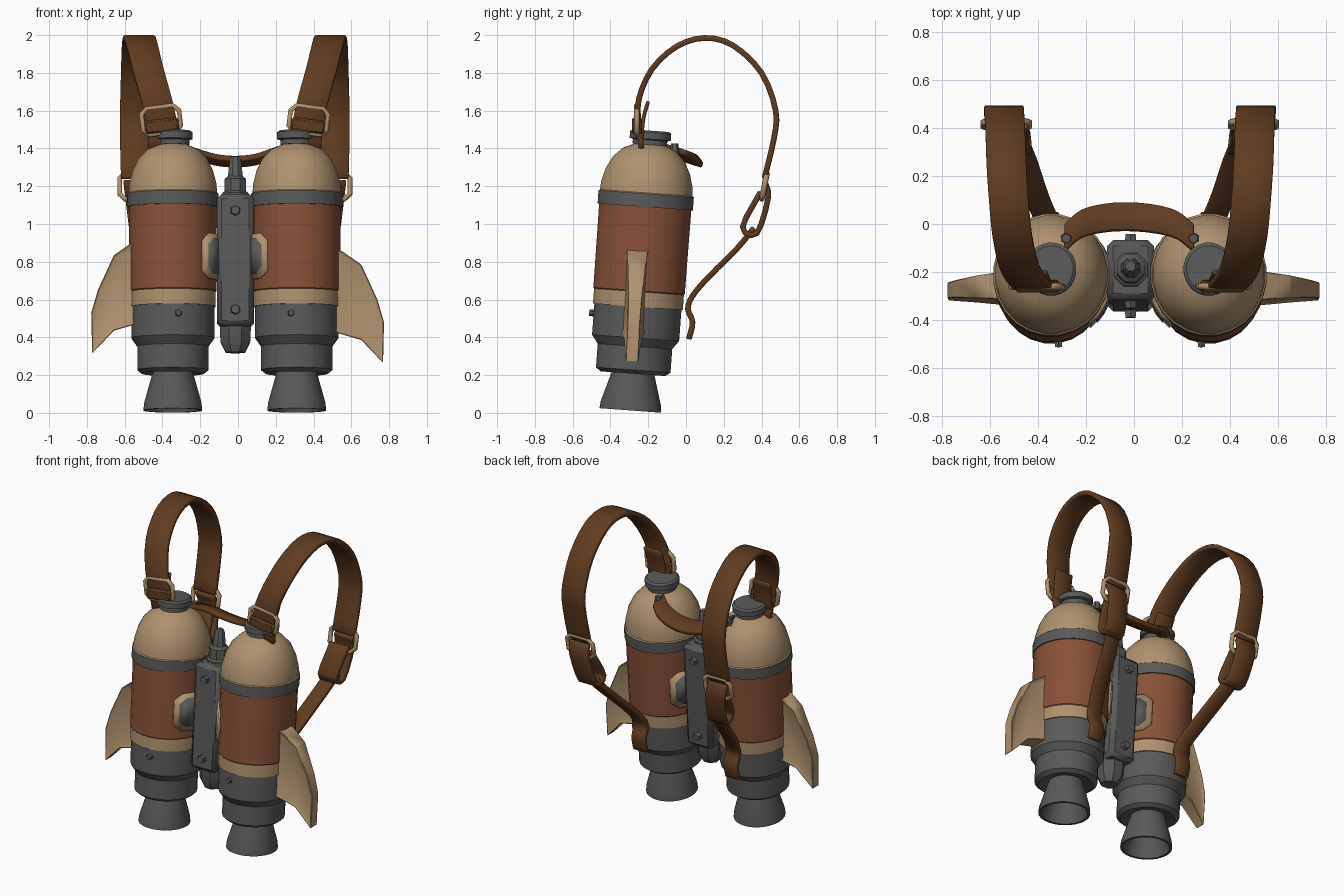
import bpy, bmesh, math
from mathutils import Matrix, Vector

cube = bpy.data.objects.get("Cube")
if cube:
    bpy.data.objects.remove(cube, do_unlink=True)

CX = -0.017                      # symmetry plane
LEAN = math.radians(-4.2)        # the tanks lean back at the top


def material(name, rgb):
    m = bpy.data.materials.new(name)
    m.use_nodes = True
    col = (*rgb, 1)
    m.diffuse_color = col
    bsdf = next(n for n in m.node_tree.nodes if n.type == 'BSDF_PRINCIPLED')
    bsdf.inputs["Base Color"].default_value = col
    bsdf.inputs["Roughness"].default_value = 0.7
    return m


GREY, TAN, RUST, LEATHER = MATS = [
    material("dark_grey_metal", (0.098, 0.102, 0.098)),
    material("tan_paint", (0.43, 0.285, 0.155)),
    material("rust_paint", (0.25, 0.082, 0.038)),
    material("brown_leather", (0.118, 0.045, 0.014))]


def finish(name, bm, mats, matrix=None, angle=35):
    """Turn a bmesh into a shaded object."""
    bmesh.ops.recalc_face_normals(bm, faces=bm.faces)
    me = bpy.data.meshes.new(name)
    bm.to_mesh(me)
    bm.free()
    for m in mats:
        me.materials.append(m)
    me.shade_smooth()
    me.set_sharp_from_angle(angle=math.radians(angle))
    ob = bpy.data.objects.new(name, me)
    bpy.context.collection.objects.link(ob)
    if matrix:
        ob.matrix_world = matrix
    return ob


def bevel(ob, width, segments=1):
    mod = ob.modifiers.new("bevel", 'BEVEL')
    mod.width, mod.segments = width, segments
    mod.limit_method = 'ANGLE'


def leaning(x, y):
    return Matrix.Translation((x, y, 0)) @ Matrix.Rotation(LEAN, 4, 'X')


def lathe(name, sections, sides, matrix):
    """Revolve (material, [(radius, height), ...]) sections, bottom to top."""
    bm = bmesh.new()
    last = None
    for mat, points in sections:
        for r, z in points:
            if r == 0:
                ring = [bm.verts.new((0, 0, z))] * sides
            else:
                turns = [2 * math.pi * (i + 0.5) / sides for i in range(sides)]
                ring = [bm.verts.new((r * math.cos(a), r * math.sin(a), z)) for a in turns]
            if last:
                for i in range(sides):
                    j = (i + 1) % sides
                    quad = list(dict.fromkeys((last[i], last[j], ring[j], ring[i])))
                    bm.faces.new(quad).material_index = MATS.index(mat)
            last = ring
    return finish(name, bm, MATS, matrix)


def box(name, size, mat, matrix, chamfer):
    bm = bmesh.new()
    bmesh.ops.create_cube(bm, size=1, matrix=Matrix.Diagonal((*size, 1)))
    ob = finish(name, bm, [mat], matrix)
    bevel(ob, chamfer)
    return ob


def bolt(name, r, depth, matrix):
    bm = bmesh.new()
    bmesh.ops.create_cone(bm, cap_ends=True, segments=6, radius1=r, radius2=r * 0.8,
                          depth=depth, matrix=Matrix.Rotation(math.pi / 2, 4, 'X'))
    finish(name, bm, [GREY], matrix)


def smooth_path(points, steps=3):
    """Catmull-Rom interpolation through the points."""
    p = [Vector(q) for q in points]
    p = [2 * p[0] - p[1]] + p + [2 * p[-1] - p[-2]]
    out = []
    for a, b, c, d in zip(p, p[1:], p[2:], p[3:]):
        for k in range(steps):
            t = k / steps
            out.append(b + (c - a) * t / 2 + (2 * a - 5 * b + 4 * c - d) * t**2 / 2
                       + (3 * b - a - 3 * c + d) * t**3 / 2)
    return out + [p[-2]]


def strap(name, points, width, across=(1, 0, 0), thick=0.03):
    bm = bmesh.new()
    half = Vector(across).normalized() * width / 2
    rows = [(bm.verts.new(p - half), bm.verts.new(p + half)) for p in smooth_path(points)]
    for (a, b), (c, d) in zip(rows, rows[1:]):
        bm.faces.new((a, b, d, c))
    ob = finish(name, bm, [LEATHER])
    mod = ob.modifiers.new("thickness", 'SOLIDIFY')
    mod.thickness, mod.offset = thick, 0
    bevel(ob, 0.005)


def buckle(name, w, h, matrix):
    """Rounded rectangular wire frame."""
    c = 0.03
    corners = [(s * (w / 2 - a), t * (h / 2 - b)) for s, t, flip in
               ((1, 1, 0), (-1, 1, 1), (-1, -1, 0), (1, -1, 1))
               for a, b in (((0, c), (c, 0)) if not flip else ((c, 0), (0, c)))]
    cu = bpy.data.curves.new(name, 'CURVE')
    cu.dimensions = '3D'
    cu.bevel_depth, cu.bevel_resolution = 0.015, 1
    sp = cu.splines.new('POLY')
    sp.points.add(len(corners) - 1)
    for pt, (x, z) in zip(sp.points, corners):
        pt.co = (x, 0, z, 1)
    sp.use_cyclic_u = True
    cu.materials.append(TAN)
    ob = bpy.data.objects.new(name, cu)
    bpy.context.collection.objects.link(ob)
    ob.matrix_world = matrix


def tank_plate(name, mat, r, spread, low, high, cut, matrix, middle):
    """Curved plate hugging a tank, with cut corners."""
    bm = bmesh.new()
    cols = []
    for i in range(9):
        u = i / 4 - 1
        a = middle + math.radians(spread) * u
        trim = cut if abs(u) == 1 else 0
        cols.append([bm.verts.new((r * math.cos(a), r * math.sin(a), z))
                     for z in (low + trim, high - trim)])
    for (a, b), (c, d) in zip(cols, cols[1:]):
        bm.faces.new((a, c, d, b))
    ob = finish(name, bm, [mat], matrix)
    mod = ob.modifiers.new("thickness", 'SOLIDIFY')
    mod.thickness, mod.offset = 0.03, 0


def fin(name, s, shift, lift):
    outline = [(0.52, 0.87), (0.57, 0.855), (0.67, 0.785), (0.755, 0.6), (0.79, 0.48),
               (0.785, 0.265), (0.67, 0.385), (0.52, 0.43)]
    bm = bmesh.new()
    sheets = []
    for side in (-1, 1):
        sheet = []
        for x, z in outline:
            half = 0.065 - 0.11 * (x - 0.52)
            sheet.append(bm.verts.new((CX + s * (x - shift), -0.30 + 0.05 * z + side * half, z + lift)))
        sheets.append(sheet)
    panels = [bm.faces.new(v) for v in sheets]
    n = len(outline)
    for i in range(n):
        j = (i + 1) % n
        bm.faces.new((sheets[0][i], sheets[0][j], sheets[1][j], sheets[1][i]))
    bmesh.ops.recalc_face_normals(bm, faces=bm.faces)
    bmesh.ops.inset_individual(bm, faces=panels, thickness=0.022, depth=-0.01)
    bevel(finish(name, bm, [TAN]), 0.008)


# Tanks with nozzle, coloured bands, dome and cap
TANK = [
    (GREY, [(0, 0.17), (0.085, 0.17), (0.14, 0), (0.157, 0), (0.153, 0.04), (0.105, 0.21),
            (0.165, 0.195), (0.19, 0.215), (0.19, 0.34), (0.222, 0.385), (0.222, 0.55)]),
    (TAN, [(0.229, 0.55), (0.229, 0.63)]),
    (RUST, [(0.233, 0.635), (0.235, 1.08)]),
    (GREY, [(0.243, 1.08), (0.243, 1.15)]),
    (TAN, [(0.236, 1.155), (0.233, 1.2), (0.215, 1.27), (0.183, 1.335), (0.135, 1.385), (0.08, 1.41)]),
    (GREY, [(0.088, 1.41), (0.088, 1.435), (0.105, 1.44), (0.105, 1.475), (0.092, 1.485), (0, 1.485)])]

for s, side in ((1, "left"), (-1, "right")):
    base = Matrix.Translation((0, 0, 0.013)) @ leaning(CX + s * 0.328, -0.295)
    lathe(side + "_tank", TANK, 24, base @ Matrix.Diagonal((1, 1.05, 1, 1)))
    inward = math.pi if s > 0 else 0
    tank_plate(side + "_plate_rim", TAN, 0.238, 50, 0.69, 0.93, 0.04, base, inward)
    tank_plate(side + "_plate", GREY, 0.243, 42, 0.715, 0.905, 0.035, base, inward)
    bolt(side + "_tank_bolt", 0.02, 0.04, base @ Matrix.Translation((-s * 0.03, -0.235, 0.5)))
    fin(side + "_fin", s, 0 if s > 0 else 0.03, 0 if s > 0 else 0.05)

    # Shoulder strap, its folded loop and the lower tail
    def at(points):
        return [(CX + s * x, y, z) for x, y, z in points]
    strap(side + "_shoulder_strap", at([
        (0.375, -0.235, 1.40), (0.385, -0.25, 1.52), (0.415, -0.25, 1.66), (0.46, -0.18, 1.82),
        (0.49, -0.05, 1.94), (0.505, 0.1, 1.985), (0.515, 0.25, 1.945), (0.52, 0.4, 1.8),
        (0.525, 0.475, 1.6), (0.525, 0.465, 1.45), (0.52, 0.415, 1.24)]), 0.165)
    strap(side + "_strap_end", at([(0.395, -0.235, 1.46), (0.4, -0.225, 1.56), (0.41, -0.2, 1.65)]), 0.13, thick=0.02)
    strap(side + "_strap_loop", at([
        (0.52, 0.415, 1.23), (0.51, 0.435, 1.14), (0.485, 0.375, 0.95),
        (0.48, 0.30, 0.985), (0.505, 0.395, 1.17)]), 0.14)
    strap(side + "_strap_tail", at([
        (0.48, 0.36, 0.98), (0.44, 0.27, 0.87), (0.39, 0.12, 0.72), (0.355, 0.035, 0.62),
        (0.345, 0.01, 0.55), (0.345, 0.035, 0.48), (0.345, 0.015, 0.39)]), 0.1)

    # Buckles and strap keeper
    tip = Matrix.Rotation(s * 0.12, 4, 'Y')
    front = Matrix.Translation((CX + s * 0.39, -0.26, 1.55)) @ tip
    buckle(side + "_front_buckle", 0.2, 0.14, front)
    box(side + "_strap_keeper", (0.18, 0.05, 0.07), LEATHER, front @ Matrix.Translation((0, 0, -0.03)), 0.01)
    buckle(side + "_back_buckle", 0.19, 0.14,
           Matrix.Translation((CX + s * 0.515, 0.415, 1.2)) @ Matrix.Rotation(-0.2, 4, 'X'))

# Central spine with end fittings and bolts
spine = leaning(CX + 0.003, -0.275)
box("spine", (0.195, 0.25, 0.7), GREY, spine @ Matrix.Translation((0, 0, 0.805)), 0.025)
lathe("spine_foot", [(GREY, [(0, 0.32), (0.055, 0.32), (0.085, 0.375), (0.09, 0.47)])], 8, spine)
lathe("spine_valve", [(GREY, [(0.075, 1.14), (0.075, 1.165), (0.062, 1.175), (0.062, 1.24), (0.043, 1.255),
                              (0.032, 1.345), (0.022, 1.36), (0, 1.36)])], 8, spine)
for place, y, turn in (("front", -0.13, 0), ("back", 0.13, math.pi)):
    for level, z in (("upper", 1.065), ("lower", 0.54)):
        bolt(f"{level}_{place}_bolt", 0.03, 0.05,
             spine @ Matrix.Translation((0, y, z)) @ Matrix.Rotation(turn, 4, 'Z'))

# Carrying handle between the domes
strap("carry_handle", [(-0.29, -0.06, 1.395), (-0.22, 0.0, 1.37), (-0.12, 0.025, 1.34), (-0.017, 0.03, 1.33),
                       (0.09, 0.02, 1.34), (0.18, -0.005, 1.37), (0.25, -0.06, 1.395)], 0.12, (0, 0.95, -0.3))
for s, side in ((1, "left"), (-1, "right")):
    bolt(side + "_handle_stud", 0.025, 0.05, Matrix.Translation((CX + s * 0.265, -0.06, 1.4))
         @ Matrix.Rotation(-math.pi / 2, 4, 'X'))
